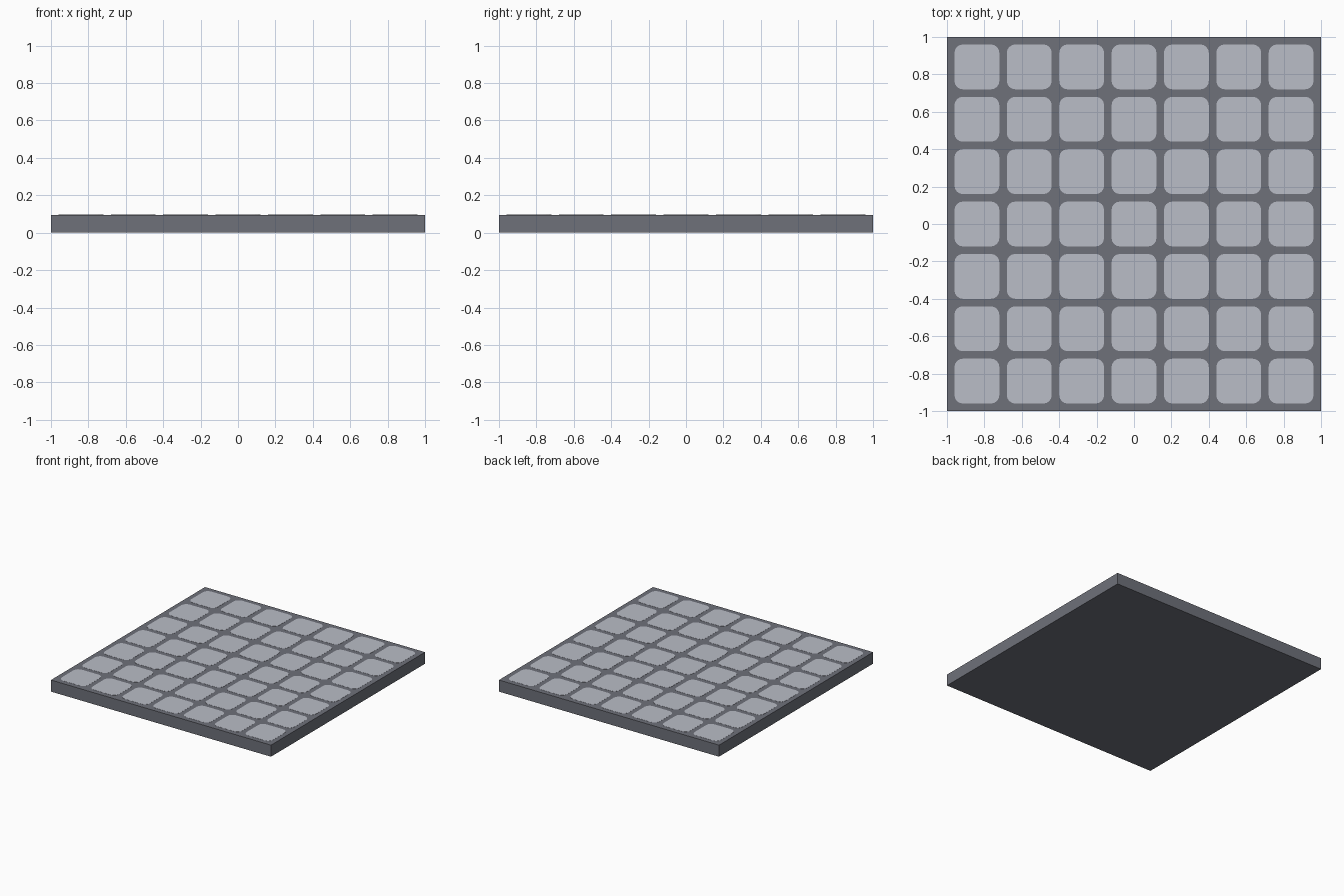
import bpy, bmesh, math

if "Cube" in bpy.data.objects:
    bpy.data.objects.remove(bpy.data.objects["Cube"])

N, PITCH, TILE, RADIUS = 7, 0.28, 0.24, 0.045
HEIGHT, PLATE = 0.096, 0.001


def material(name, rgb):
    m = bpy.data.materials.new(name)
    m.diffuse_color = (*rgb, 1)
    m.use_nodes = True
    m.node_tree.nodes["Principled BSDF"].inputs["Base Color"].default_value = m.diffuse_color
    return m


def make_object(name, bm, mat):
    mesh = bpy.data.meshes.new(name)
    bm.to_mesh(mesh)
    bm.free()
    mesh.materials.append(mat)
    ob = bpy.data.objects.new(name, mesh)
    bpy.context.collection.objects.link(ob)
    return ob


grout = material("dark grey grout", (0.158, 0.165, 0.195))
stone = material("pale grey tile", (0.49, 0.51, 0.57))

# Slab
bm = bmesh.new()
bmesh.ops.create_cube(bm, size=1)
h = HEIGHT - PLATE
bmesh.ops.scale(bm, vec=(2, 2, h), verts=bm.verts)
bmesh.ops.translate(bm, vec=(0, 0, h / 2), verts=bm.verts)
make_object("slab", bm, grout)

# Rounded tiles: thin plates in a square grid
bm = bmesh.new()
STEPS = 4
core = TILE / 2 - RADIUS
for i in range(N):
    for j in range(N):
        cx, cy = ((k - (N - 1) / 2) * PITCH for k in (i, j))
        ring = []
        for q, (sx, sy) in enumerate(((1, 1), (-1, 1), (-1, -1), (1, -1))):
            for s in range(STEPS + 1):
                a = (q + s / STEPS) * math.pi / 2
                ring.append(bm.verts.new((cx + sx * core + RADIUS * math.cos(a),
                                          cy + sy * core + RADIUS * math.sin(a), h)))
        bm.faces.new(ring)
top = bmesh.ops.extrude_face_region(bm, geom=bm.faces[:])["geom"]
bmesh.ops.translate(bm, vec=(0, 0, PLATE),
                    verts=[v for v in top if isinstance(v, bmesh.types.BMVert)])
bmesh.ops.recalc_face_normals(bm, faces=bm.faces)
make_object("tiles", bm, stone)
